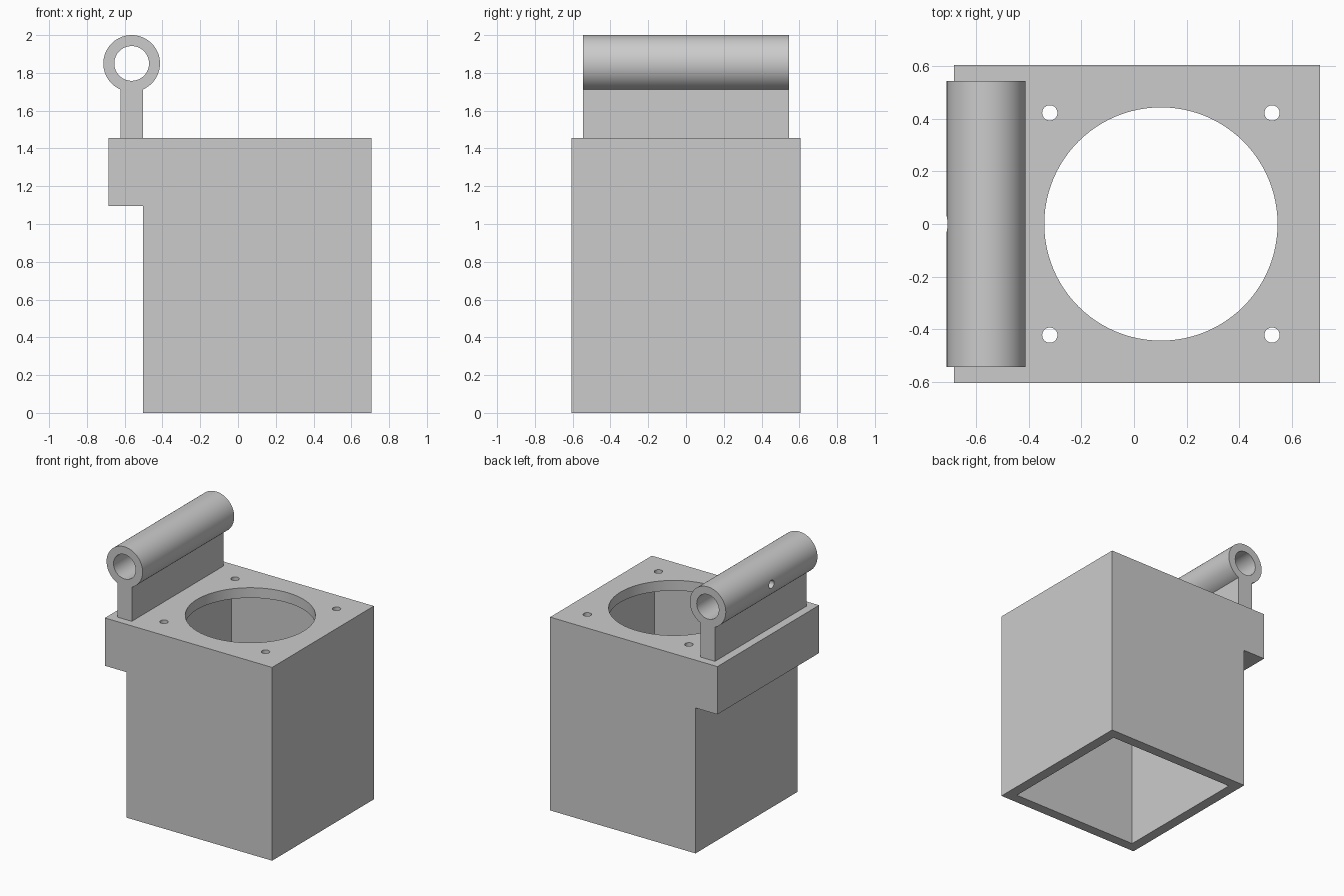
import bpy
import bmesh
import math
from mathutils import Matrix, Vector

cube = bpy.data.objects.get("Cube")
if cube:
    bpy.data.objects.remove(cube, do_unlink=True)

# Single flat colour
grey = bpy.data.materials.new("plain grey")
grey.use_nodes = True
colour = (0.6, 0.6, 0.6, 1)
grey.diffuse_color = colour
grey.node_tree.nodes["Principled BSDF"].inputs["Base Color"].default_value = colour


def add_object(name, bm):
    bmesh.ops.recalc_face_normals(bm, faces=bm.faces)
    mesh = bpy.data.meshes.new(name)
    bm.to_mesh(mesh)
    bm.free()
    mesh.materials.append(grey)
    obj = bpy.data.objects.new(name, mesh)
    bpy.context.collection.objects.link(obj)
    return obj


def extrude_profile(name, points, half_depth):
    """Extrude an x-z outline along y."""
    bm = bmesh.new()
    face = bm.faces.new([bm.verts.new((x, -half_depth, z)) for x, z in points])
    grown = bmesh.ops.extrude_face_region(bm, geom=[face])["geom"]
    verts = [g for g in grown if isinstance(g, bmesh.types.BMVert)]
    bmesh.ops.translate(bm, verts=verts, vec=(0, 2 * half_depth, 0))
    return add_object(name, bm)


def cylinder(name, centre, radius, length, axis, segments):
    bm = bmesh.new()
    turn = Vector(axis).to_track_quat("Z", "Y").to_matrix().to_4x4()
    bmesh.ops.create_cone(bm, cap_ends=True, segments=segments, radius1=radius,
                          radius2=radius, depth=length,
                          matrix=Matrix.Translation(centre) @ turn)
    return add_object(name, bm)


def cut(target, cutter):
    """Subtract the cutter, apply, and discard it."""
    mod = target.modifiers.new("cut", "BOOLEAN")
    mod.operation = "DIFFERENCE"
    mod.solver = "EXACT"
    mod.object = cutter
    bpy.context.view_layer.objects.active = target
    bpy.ops.object.modifier_apply(modifier=mod.name)
    bpy.data.objects.remove(cutter, do_unlink=True)


def smooth(obj):
    bpy.ops.object.select_all(action="DESELECT")
    obj.select_set(True)
    bpy.context.view_layer.objects.active = obj
    bpy.ops.object.shade_smooth_by_angle(angle=math.radians(30))


# Main dimensions
left, right, lip = -0.503, 0.708, -0.685
half, top, lip_base = 0.605, 1.455, 1.095
wall = 0.077
mid = (left + right) / 2
inner = half - wall

# Housing with the overhanging ledge
housing = extrude_profile("housing", [
    (left, 0), (right, 0), (right, top), (lip, top), (lip, lip_base), (left, lip_base)], half)

# Open-bottomed cavity
cut(housing, extrude_profile("cavity_cutter", [
    (mid - inner, -0.1), (mid + inner, -0.1),
    (mid + inner, top - wall), (mid - inner, top - wall)], inner))

# Large round opening and four bolt holes through the top plate
cut(housing, cylinder("opening_cutter", (mid, 0, top), 0.444, 0.4, (0, 0, 1), 96))
for sx in (-1, 1):
    for sy in (-1, 1):
        spot = (mid + sx * 0.423, sy * 0.423, top)
        cut(housing, cylinder("bolt_cutter", spot, 0.029, 0.4, (0, 0, 1), 32))
smooth(housing)

# Hinge: round barrel on a narrow stem, drawn as one keyhole outline
hinge_x, hinge_z, radius, stem = -0.563, 1.85, 0.15, 0.06
start = math.asin(stem / radius)
steps = 72
outline = [(hinge_x - stem, top), (hinge_x + stem, top)]
for i in range(steps + 1):
    a = start + (2 * math.pi - 2 * start) * i / steps
    outline.append((hinge_x + radius * math.sin(a), hinge_z - radius * math.cos(a)))
hinge = extrude_profile("hinge_barrel", outline, 0.545)

# Pin bore, and a small set-screw hole through the outer wall only
cut(hinge, cylinder("bore_cutter", (hinge_x, 0, hinge_z), 0.092, 1.4, (0, 1, 0), 64))
cut(hinge, cylinder("screw_cutter", (hinge_x - radius, 0, hinge_z), 0.03, 0.2, (1, 0, 0), 32))
smooth(hinge)
